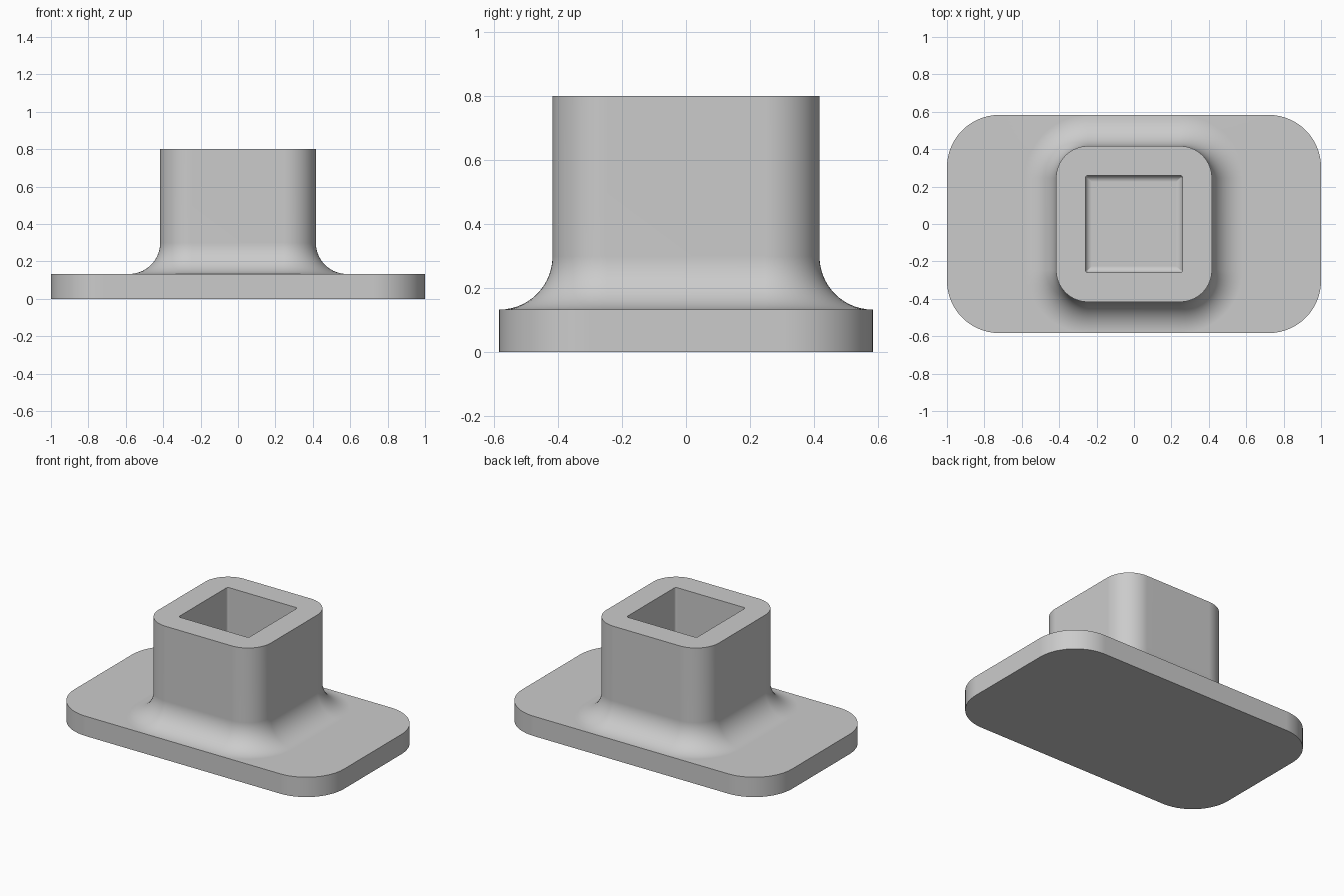
import bpy
import bmesh
from math import sin, cos, pi

default = bpy.data.objects.get("Cube")
if default:
    bpy.data.objects.remove(default)

CORNER_STEPS = 14
FILLET_STEPS = 14


def rounded_ring(bm, half_x, half_y, radius, z):
    """Loop of vertices around a rounded rectangle."""
    ring = []
    for quarter, (sx, sy) in enumerate([(1, 1), (-1, 1), (-1, -1), (1, -1)]):
        for i in range(CORNER_STEPS + 1):
            a = (quarter + i / CORNER_STEPS) * pi / 2
            ring.append(bm.verts.new((sx * (half_x - radius) + radius * cos(a),
                                      sy * (half_y - radius) + radius * sin(a), z)))
    return ring


def bridge(bm, lower, upper):
    n = len(lower)
    return [bm.faces.new((lower[i], lower[(i + 1) % n], upper[(i + 1) % n], upper[i]))
            for i in range(n)]


# Main proportions
plate_x, plate_y, plate_top, plate_radius = 1.0, 0.5833, 0.133, 0.28
post, post_radius, post_top = 0.4165, 0.17, 0.8
hole, hole_radius, hole_floor, hole_fillet = 0.26, 0.015, 0.133, 0.035
fillet = 0.1658

bm = bmesh.new()

# Base plate
bottom = rounded_ring(bm, plate_x, plate_y, plate_radius, 0)
bm.faces.new(bottom[::-1])
rim = rounded_ring(bm, plate_x, plate_y, plate_radius, plate_top)
bridge(bm, bottom, rim)

# Flared foot of the post, then its straight wall
rings = [rim]
for i in range(FILLET_STEPS + 1):
    a = i / FILLET_STEPS * pi / 2
    out = fillet * (1 - sin(a))
    rings.append(rounded_ring(bm, post + out, post + out, post_radius + out,
                              plate_top + fillet * (1 - cos(a))))
rings.append(rounded_ring(bm, post, post, post_radius, post_top))

# Square socket with a softened floor edge
rings.append(rounded_ring(bm, hole, hole, hole_radius, post_top))
for i in range(7):
    a = i / 6 * pi / 2
    inset = hole_fillet * (1 - cos(a))
    rings.append(rounded_ring(bm, hole - inset, hole - inset,
                              max(hole_radius - inset, 0.002),
                              hole_floor + hole_fillet * (1 - sin(a))))
for lower, upper in zip(rings, rings[1:]):
    bridge(bm, lower, upper)
bm.faces.new(rings[-1])

mesh = bpy.data.meshes.new("flanged_socket")
bm.to_mesh(mesh)
bm.free()
socket = bpy.data.objects.new("flanged_socket", mesh)
bpy.context.collection.objects.link(socket)

# Plain grey finish
grey = bpy.data.materials.new("plain_grey")
grey.use_nodes = True
colour = (0.6, 0.6, 0.6, 1)
grey.diffuse_color = colour
grey.node_tree.nodes["Principled BSDF"].inputs["Base Color"].default_value = colour
mesh.materials.append(grey)

# Smooth curves, crisp rims, flat broad faces
bpy.ops.object.select_all(action="DESELECT")
socket.select_set(True)
bpy.context.view_layer.objects.active = socket
bpy.ops.object.shade_smooth_by_angle(angle=pi / 6)
weighted = socket.modifiers.new("weighted_normals", "WEIGHTED_NORMAL")
weighted.keep_sharp = True
